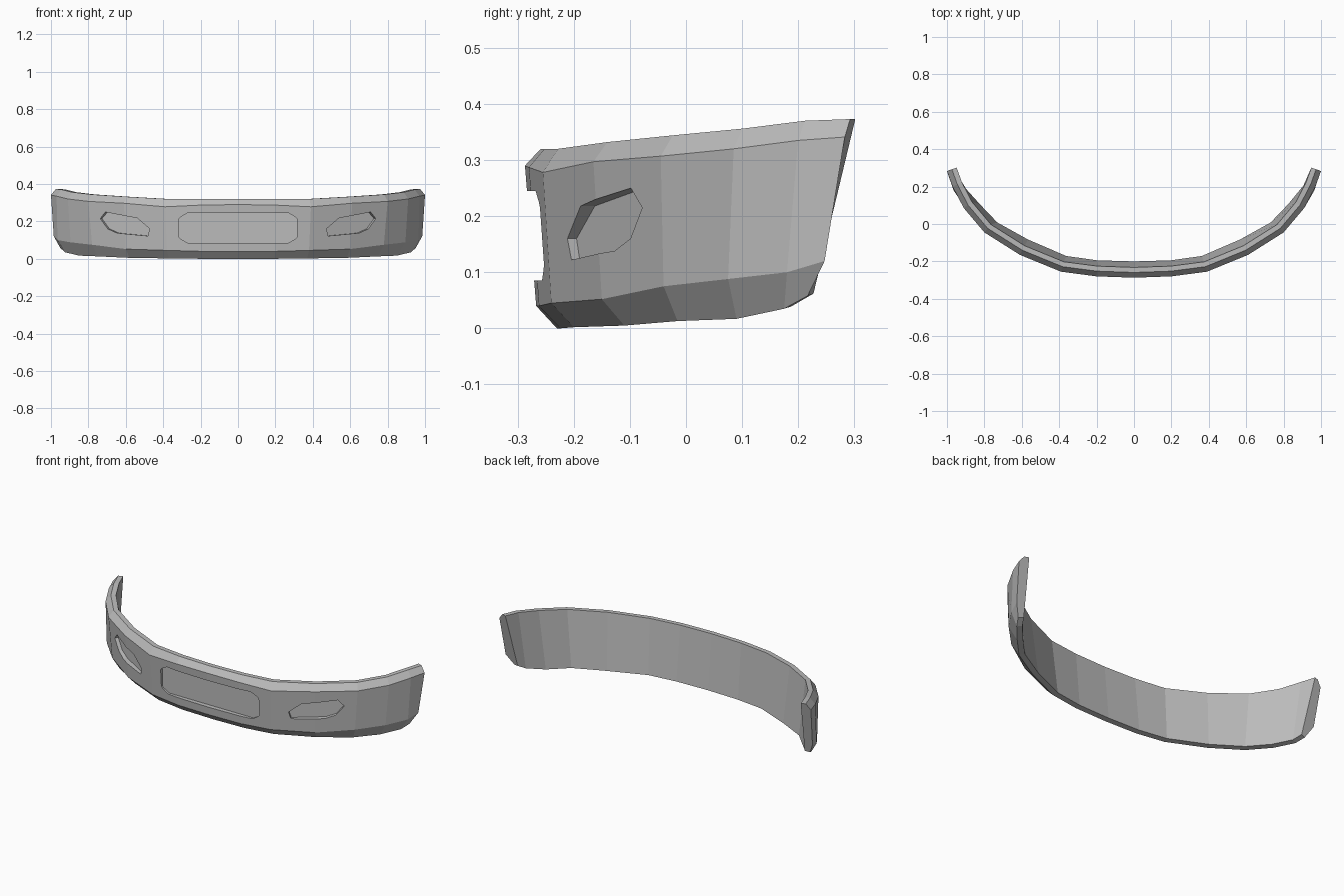
import bpy
import bmesh
from mathutils import Vector

if "Cube" in bpy.data.objects:
    bpy.data.objects.remove(bpy.data.objects["Cube"], do_unlink=True)

GREY = (0.5, 0.5, 0.5, 1.0)
paint = bpy.data.materials.new("bumper grey")
paint.use_nodes = True
paint.diffuse_color = GREY
paint.node_tree.nodes["Principled BSDF"].inputs["Base Color"].default_value = GREY


def make_object(name, bm):
    bmesh.ops.recalc_face_normals(bm, faces=bm.faces)
    mesh = bpy.data.meshes.new(name)
    bm.to_mesh(mesh)
    bm.free()
    mesh.materials.append(paint)
    obj = bpy.data.objects.new(name, mesh)
    bpy.context.collection.objects.link(obj)
    return obj


def prism(name, outline, push):
    """Close a prism between an outline and its copy moved by push."""
    bm = bmesh.new()
    face = bm.faces.new([bm.verts.new(p) for p in outline])
    extra = bmesh.ops.extrude_face_region(bm, geom=[face], use_keep_orig=True)
    moved = [g for g in extra["geom"] if isinstance(g, bmesh.types.BMVert)]
    bmesh.ops.translate(bm, verts=moved, vec=push)
    return make_object(name, bm)


# Bumper shell: three long creases from the middle to one end
upper = [(0, -.287, .29), (.2, -.28, .287), (.39, -.255, .278), (.61, -.165, .297),
         (.8, -.045, .307), (.91, .085, .32), (.97, .2, .335), (1, .283, .341)]
lower = [(0, -.267, .04), (.2, -.262, .04), (.38, -.24, .045), (.6, -.15, .052),
         (.78, -.04, .075), (.895, .075, .088), (.965, .18, .1), (.985, .247, .12)]
base = [(0, -.23, 0), (.2, -.224, 0), (.37, -.2, .002), (.58, -.11, .005),
        (.75, -.015, .013), (.85, .09, .017), (.925, .175, .035), (.95, .217, .058)]
TOP_RISE = [.03, .033, .042, .035, .037, .036, .035, .032]


def section(i):
    """Cross-section loop at one station, from inner top round to inner base."""
    a, b = upper[max(i - 1, 0)], upper[min(i + 1, len(upper) - 1)]
    along = Vector((b[0] - a[0], b[1] - a[1], 0)).normalized()
    if i == 0:
        along = Vector((1, 0, 0))
    inward = Vector((-along.y, along.x, 0))
    crease, low, foot = Vector(upper[i]), Vector(lower[i]), Vector(base[i])
    rise = Vector((0, 0, TOP_RISE[i]))
    return [crease + inward * .055 + rise, crease + inward * .028 + rise,
            crease, low, foot, foot + inward * .03 + Vector((0, 0, .004))]


half = [section(i) for i in range(len(upper))]
mirrored = [[Vector((-p.x, p.y, p.z)) for p in s] for s in half[:0:-1]]
bm = bmesh.new()
rings = [[bm.verts.new(p) for p in s] for s in mirrored + half]
for r, s in zip(rings, rings[1:]):
    for k in range(len(r)):
        n = (k + 1) % len(r)
        bm.faces.new((r[k], r[n], s[n], s[k]))
bm.faces.new(rings[0])
bm.faces.new(rings[-1])
bumper = make_object("bumper", bm)

# Cutter for the wide middle recess
quarter = [(.315, .05), (.305, .06), (.27, .08)]
corners = [(x, z) for x, z in quarter] + [(-x, z) for x, z in quarter[::-1]]
corners += [(-x, -z) for x, z in quarter] + [(x, -z) for x, z in quarter[::-1]]
cutters = [prism("middle_recess_cutter", [(x, -.244, .165 + z) for x, z in corners],
                 Vector((0, -.2, 0)))]

# Cutters for the two lamp pockets, square to the curved face
pocket = [(.74, .215), (.71, .25), (.54, .218), (.477, .16), (.488, .122),
          (.65, .138), (.70, .16)]
for side, label in ((1, "left"), (-1, "right")):
    out = Vector((.46 * side, -.89, 0))
    floor = [Vector((x * side, -.22 + (x - .477) * .517, z)) - out * .028
             for x, z in pocket]
    cutters.append(prism(label + "_pocket_cutter", floor, out * .2))

# Carve the recesses into the shell
bpy.context.view_layer.objects.active = bumper
for cutter in cutters:
    cutter.hide_render = True
    cut = bumper.modifiers.new("recess", "BOOLEAN")
    cut.operation = "DIFFERENCE"
    cut.solver = "EXACT"
    cut.object = cutter
    bpy.ops.object.modifier_apply(modifier=cut.name)
    bpy.data.objects.remove(cutter, do_unlink=True)
